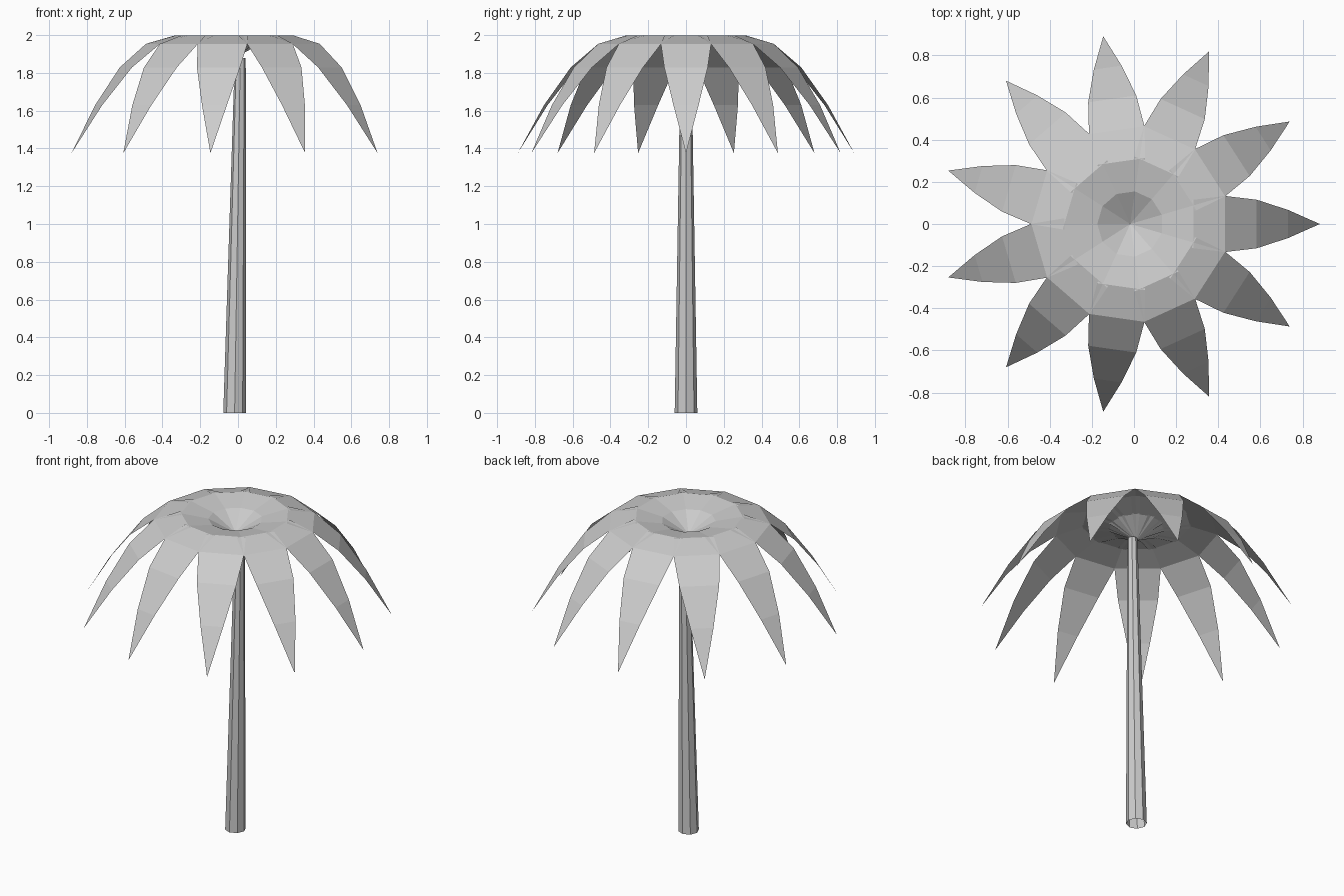
import bpy
from math import sin, cos, pi

if "Cube" in bpy.data.objects:
    bpy.data.objects.remove(bpy.data.objects["Cube"])

CX = -0.018          # crown and trunk base centre
LEAVES, STEPS, SIDES = 11, 6, 8


def make_object(name, verts, faces):
    mesh = bpy.data.meshes.new(name)
    mesh.from_pydata(verts, [], faces)
    obj = bpy.data.objects.new(name, mesh)
    bpy.context.collection.objects.link(obj)
    return obj


# Trunk: slightly leaning tapered tube, open at the ground
verts = []
for x, z, r in ((CX, 0, 0.06), (0.012, 1.88, 0.029)):
    verts += [(x + r * cos(2 * pi * i / SIDES), r * sin(2 * pi * i / SIDES), z)
              for i in range(SIDES)]
faces = [(i, (i + 1) % SIDES, (i + 1) % SIDES + SIDES, i + SIDES)
         for i in range(SIDES)]
faces.append(tuple(range(SIDES, 2 * SIDES)))
make_object("trunk", verts, faces)

# Palm leaf: rises from the crown, arches and droops, pointed at both ends
leaf_verts = []
for s in range(STEPS + 1):
    t = s / STEPS
    r, half = 0.9 * t, 0.133 * sin(pi * t)
    z = 1.88 + 0.2 * sin(pi * t) - 0.505 * t * t
    if s in (0, STEPS):
        leaf_verts.append((r, 0, z))
    else:
        leaf_verts += [(r, -half, z), (r, half, z)]
last = len(leaf_verts) - 1
leaf_faces = [(0, 1, 2), (last - 2, last, last - 1)]
leaf_faces += [(i, i + 2, i + 3, i + 1) for i in range(1, last - 2, 2)]
first = make_object("leaf", leaf_verts, leaf_faces)
first.location.x = CX

# Remaining leaves share the mesh around the crown
for i in range(1, LEAVES):
    leaf = first.copy()
    leaf.name = f"leaf_{i + 1}"
    leaf.rotation_euler.z = 2 * pi * i / LEAVES
    bpy.context.collection.objects.link(leaf)
